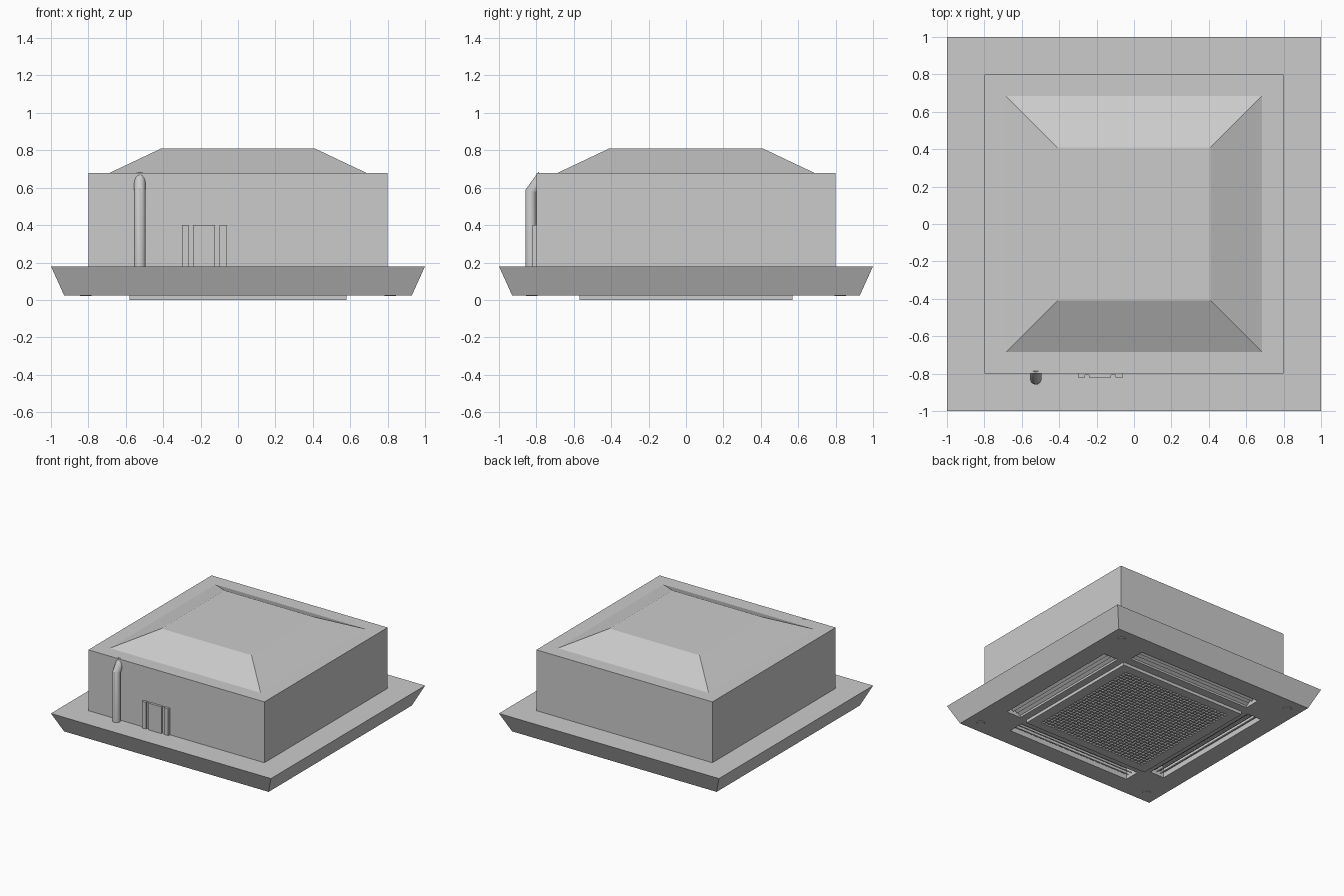
import bpy, bmesh, math
from mathutils import Matrix, Vector

if "Cube" in bpy.data.objects:
    bpy.data.objects.remove(bpy.data.objects["Cube"])


def finish(bm, name):
    me = bpy.data.meshes.new(name)
    bm.to_mesh(me)
    bm.free()
    ob = bpy.data.objects.new(name, me)
    bpy.context.collection.objects.link(ob)
    return ob


def add_box(bm, lo, hi, mat=Matrix()):
    lo, hi = Vector(lo), Vector(hi)
    size = Matrix.Diagonal((*(hi - lo), 1))
    bmesh.ops.create_cube(bm, size=1, matrix=mat @ Matrix.Translation((lo + hi) / 2) @ size)


def frustum(name, r0, z0, r1, z1):
    bm = bmesh.new()
    bmesh.ops.create_cone(bm, cap_ends=True, segments=4, depth=z1 - z0,
                          radius1=r0 * math.sqrt(2), radius2=r1 * math.sqrt(2),
                          matrix=Matrix.Translation((0, 0, (z0 + z1) / 2))
                          @ Matrix.Rotation(math.pi / 4, 4, 'Z'))
    return finish(bm, name)


quarter_turns = [Matrix.Rotation(k * math.pi / 2, 4, 'Z') for k in range(4)]

# Housing and raised lid
frustum("housing", 0.8, 0.18, 0.8, 0.68)
frustum("housing_lid", 0.685, 0.68, 0.41, 0.81)

# Ceiling panel with four air outlets cut in the underside
panel = frustum("ceiling_panel", 0.93, 0.025, 1.0, 0.18)
bm = bmesh.new()
for q in quarter_turns:
    add_box(bm, (0.64, -0.57, -0.05), (0.77, 0.57, 0.12), q)
cutter = finish(bm, "outlet_cutter")
cutter.hide_render = True
mod = panel.modifiers.new("outlets", 'BOOLEAN')
mod.operation = 'DIFFERENCE'
mod.solver = 'EXACT'
mod.object = cutter
deps = bpy.context.evaluated_depsgraph_get()
cut_mesh = bpy.data.meshes.new_from_object(panel.evaluated_get(deps))
panel.modifiers.clear()
panel.data = cut_mesh
bpy.data.objects.remove(cutter)

# Tilted louvres inside each outlet
bm = bmesh.new()
for q in quarter_turns:
    for u, half in ((0.665, 0.565), (0.705, 0.55), (0.742, 0.55)):
        tilt = Matrix.Translation((u, 0, 0.052)) @ Matrix.Rotation(math.radians(-35), 4, 'Y')
        add_box(bm, (-0.024, -half, -0.004), (0.024, half, 0.004), q @ tilt)
finish(bm, "air_louvres")

# Intake grille: frame around a field of square pockets
bm = bmesh.new()
for s in (-1, 1):
    xs, ys = sorted((s * 0.5, s * 0.58)), sorted((s * 0.5, s * 0.57))
    add_box(bm, (xs[0], -0.57, 0), (xs[1], 0.57, 0.027))
    add_box(bm, (-0.5, ys[0], 0), (0.5, ys[1], 0.027))
finish(bm, "grille_frame")

bm = bmesh.new()
bmesh.ops.create_grid(bm, x_segments=32, y_segments=32, size=0.5)
bm.normal_update()
if bm.faces[:][0].normal.z > 0:
    bmesh.ops.reverse_faces(bm, faces=bm.faces[:])
bm.normal_update()
cells = bm.faces[:]
bmesh.ops.inset_individual(bm, faces=cells, thickness=0.006, depth=0)
bm.normal_update()
bmesh.ops.inset_individual(bm, faces=cells, thickness=0.0005, depth=-0.02)
finish(bm, "grille_mesh")

# Corner screw caps
bm = bmesh.new()
for sx in (-1, 1):
    for sy in (-1, 1):
        bmesh.ops.create_cone(bm, cap_ends=True, segments=24, radius1=0.03, radius2=0.033,
                              depth=0.008,
                              matrix=Matrix.Translation((sx * 0.815, sy * 0.825, 0.024)))
finish(bm, "screw_caps")

# Drain pipe bending into the front wall
cu = bpy.data.curves.new("drain_pipe", 'CURVE')
cu.dimensions = '3D'
cu.bevel_depth = 0.031
cu.bevel_resolution = 6
cu.use_fill_caps = True
sp = cu.splines.new('POLY')
path = [(-0.525, -0.828, 0.17), (-0.525, -0.828, 0.58), (-0.525, -0.765, 0.665)]
sp.points.add(len(path) - 1)
for p, co in zip(sp.points, path):
    p.co = (*co, 1)
tmp = bpy.data.objects.new("pipe_path", cu)
bpy.context.collection.objects.link(tmp)
deps = bpy.context.evaluated_depsgraph_get()
pipe_mesh = bpy.data.meshes.new_from_object(tmp.evaluated_get(deps))
bpy.data.objects.remove(tmp)
pipe = bpy.data.objects.new("drain_pipe", pipe_mesh)
bpy.context.collection.objects.link(pipe)
bpy.context.view_layer.objects.active = pipe
pipe.select_set(True)
bpy.ops.object.shade_smooth_by_angle(angle=math.radians(30))

# Wiring cover with two grooves
bm = bmesh.new()
add_box(bm, (-0.30, -0.806, 0.18), (-0.06, -0.795, 0.398))
for x0, x1 in ((-0.30, -0.262), (-0.24, -0.122), (-0.10, -0.06)):
    add_box(bm, (x0, -0.82, 0.18), (x1, -0.80, 0.40))
finish(bm, "wiring_cover")
